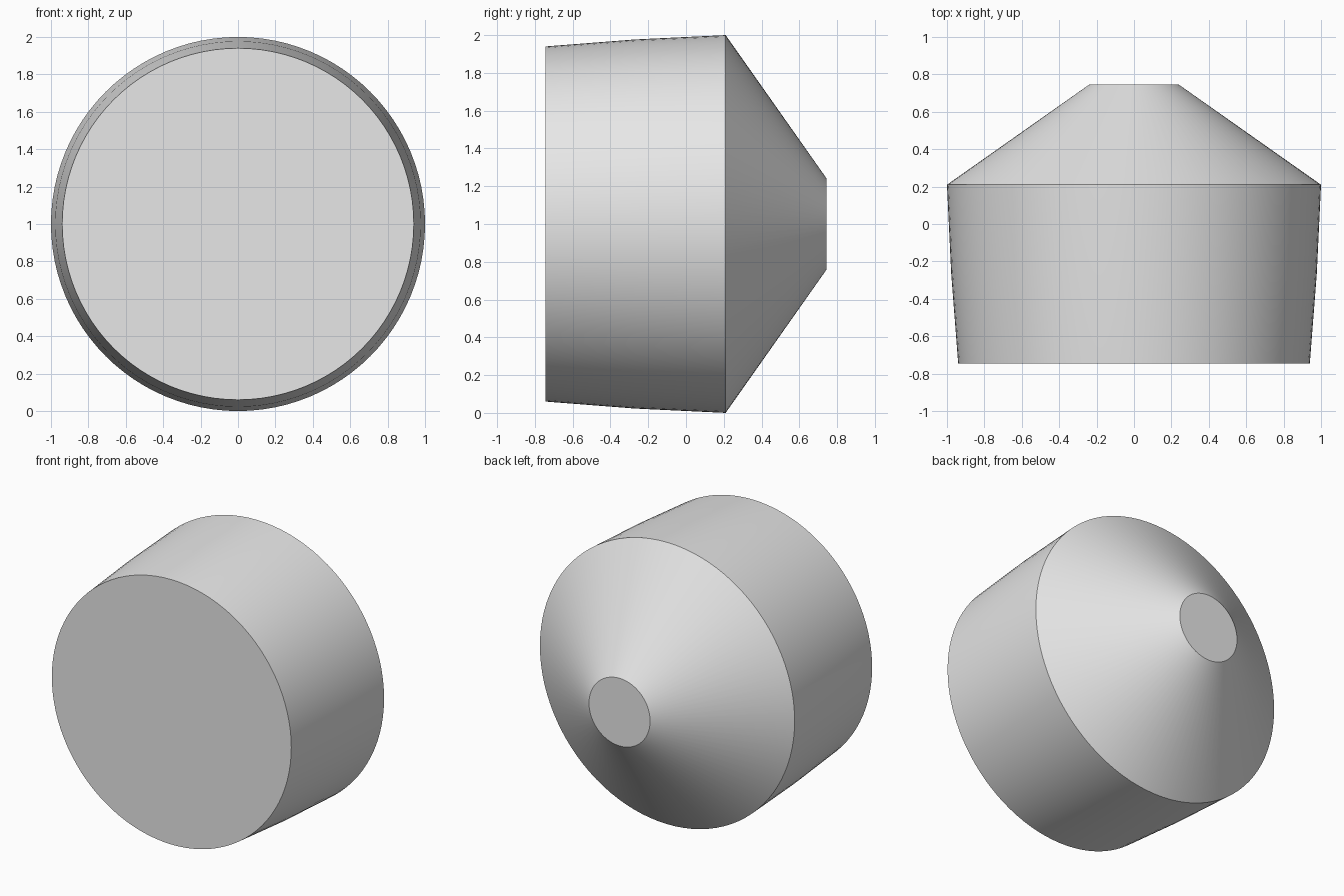
import bpy, bmesh, math

cube = bpy.data.objects.get("Cube")
if cube:
    bpy.data.objects.remove(cube, do_unlink=True)

SEGMENTS = 96
# (radius, y) from the flat front to the small back cap
PROFILE = [(0.94, -0.745), (0.977, -0.27), (1.0, 0.21), (0.24, 0.745)]

grey = bpy.data.materials.new("light grey")
grey.use_nodes = True
colour = (0.8, 0.8, 0.8, 1.0)
grey.diffuse_color = colour
grey.node_tree.nodes["Principled BSDF"].inputs["Base Color"].default_value = colour

# Turned body: rings along the y axis, joined by quads and closed by caps
bm = bmesh.new()
rings = []
for radius, y in PROFILE:
    angles = [math.tau * i / SEGMENTS for i in range(SEGMENTS)]
    rings.append([bm.verts.new((radius * math.cos(a), y, 1 + radius * math.sin(a)))
                  for a in angles])
for near, far in zip(rings, rings[1:]):
    for i in range(SEGMENTS):
        j = (i + 1) % SEGMENTS
        bm.faces.new((near[i], near[j], far[j], far[i]))
bm.faces.new(rings[0])
bm.faces.new(rings[-1])
bmesh.ops.recalc_face_normals(bm, faces=bm.faces)

mesh = bpy.data.meshes.new("tapered_body")
bm.to_mesh(mesh)
bm.free()
mesh.materials.append(grey)
body = bpy.data.objects.new("tapered_body", mesh)
bpy.context.collection.objects.link(body)

# Smooth sides with crisp rims
bpy.ops.object.select_all(action="DESELECT")
body.select_set(True)
bpy.context.view_layer.objects.active = body
bpy.ops.object.shade_smooth_by_angle(angle=math.radians(30))
